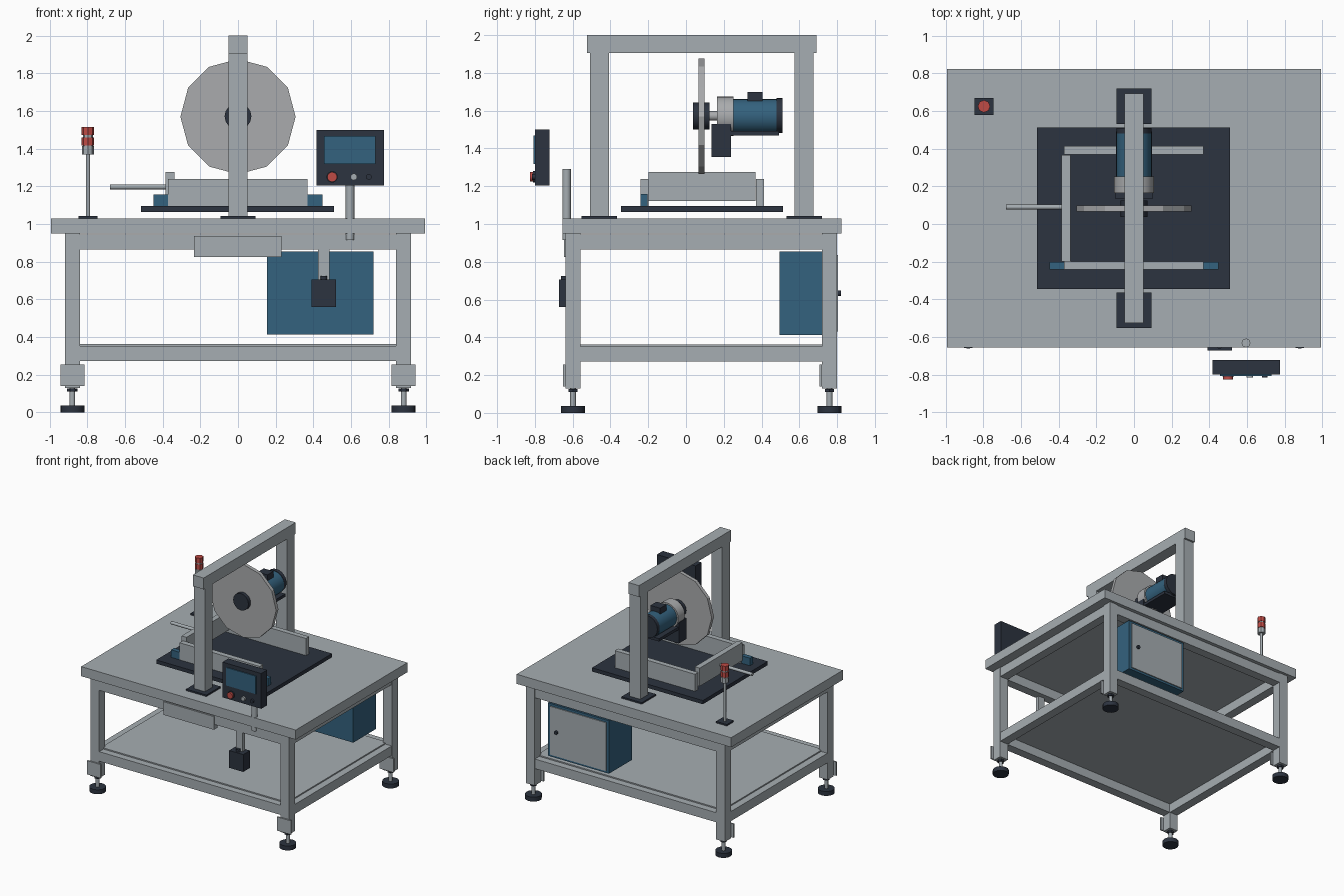
import bpy, bmesh, math
from mathutils import Matrix, Vector

if "Cube" in bpy.data.objects:
    bpy.data.objects.remove(bpy.data.objects["Cube"])


def material(name, r, g, b):
    m = bpy.data.materials.new(name)
    m.diffuse_color = (r, g, b, 1)
    m.use_nodes = True
    m.node_tree.nodes["Principled BSDF"].inputs["Base Color"].default_value = m.diffuse_color
    return m


GREY = material("painted_grey", 0.38, 0.42, 0.445)
STEEL = material("bright_steel", 0.40, 0.41, 0.42)
DARK = material("dark_slate", 0.025, 0.033, 0.05)
BLUE = material("machine_blue", 0.034, 0.122, 0.209)
RED = material("signal_red", 0.52, 0.07, 0.06)


def finish(name, bm, mat):
    mesh = bpy.data.meshes.new(name)
    bm.to_mesh(mesh)
    bm.free()
    mesh.materials.append(mat)
    ob = bpy.data.objects.new(name, mesh)
    bpy.context.collection.objects.link(ob)
    return ob


def box(name, x, y, z, mat):
    """Box from (min, max) ranges on each axis."""
    bm = bmesh.new()
    size = [r[1] - r[0] for r in (x, y, z)]
    mid = [(r[0] + r[1]) / 2 for r in (x, y, z)]
    bmesh.ops.create_cube(bm, size=1, matrix=Matrix.Translation(mid) @ Matrix.Diagonal((*size, 1)))
    return finish(name, bm, mat)


def cyl(name, axis, centre, span, r, mat, sides=24):
    """Cylinder along an axis; centre gives the other two coordinates in order."""
    i = "xyz".index(axis)
    mid = list(centre)
    mid.insert(i, sum(span) / 2)
    turn = {"x": Matrix.Rotation(math.pi / 2, 4, "Y"),
            "y": Matrix.Rotation(math.pi / 2, 4, "X"), "z": Matrix()}[axis]
    bm = bmesh.new()
    spin = Matrix.Rotation(math.pi / 2, 4, "Z")  # puts a corner on the local x axis
    bmesh.ops.create_cone(bm, cap_ends=True, segments=sides, radius1=r, radius2=r,
                          depth=span[1] - span[0],
                          matrix=Matrix.Translation(mid) @ turn @ spin)
    if sides > 12:
        for f in bm.faces:
            f.smooth = len(f.verts) == 4
        for e in bm.edges:
            e.smooth = e.calc_face_angle(0) < math.radians(35)
    return finish(name, bm, mat)


# Table top, legs and levelling feet
box("table_top", (-0.993, 0.993), (-0.655, 0.822), (0.95, 1.03), GREY)
for sx, xc in (("left", -0.88), ("right", 0.88)):
    for sy, yc in (("front", -0.598), ("rear", 0.76)):
        tag = f"{sy}_{sx}"
        box(f"leg_{tag}", (xc - 0.04, xc + 0.04), (yc - 0.04, yc + 0.04), (0.13, 0.95), GREY)
        box(f"foot_bracket_{tag}", (xc - 0.064, xc + 0.064), (yc - 0.052, yc - 0.04),
            (0.14, 0.255), GREY)
        cyl(f"foot_pad_{tag}", "z", (xc, yc), (0, 0.037), 0.064, DARK, 16)
        cyl(f"foot_stem_{tag}", "z", (xc, yc), (0.037, 0.135), 0.015, GREY, 16)
        cyl(f"foot_nut_{tag}", "z", (xc, yc), (0.11, 0.127), 0.027, DARK, 6)

# Upper and lower frame rails with the shelf
for level, z in (("upper", (0.865, 0.945)), ("lower", (0.272, 0.352))):
    for side, yc in (("front", -0.598), ("rear", 0.76)):
        box(f"{level}_rail_{side}", (-0.84, 0.84), (yc - 0.038, yc + 0.038), z, GREY)
    for side, xc in (("left", -0.88), ("right", 0.88)):
        box(f"{level}_rail_{side}", (xc - 0.038, xc + 0.038), (-0.56, 0.72), z, GREY)
box("shelf", (-0.86, 0.86), (-0.58, 0.74), (0.348, 0.362), GREY)
box("drawer", (-0.235, 0.23), (-0.646, -0.60), (0.825, 0.935), GREY)

# Electrical cabinet with its door on the rear
box("cabinet", (0.155, 0.72), (0.495, 0.797), (0.412, 0.855), BLUE)
box("cabinet_door", (0.178, 0.697), (0.797, 0.805), (0.43, 0.835), GREY)
cyl("door_knob", "y", (0.635, 0.633), (0.805, 0.82), 0.015, DARK, 12)

# Hanging switch box at the front
box("switch_hanger", (0.425, 0.485), (-0.635, -0.60), (0.70, 0.87), GREY)
box("switch_box", (0.39, 0.52), (-0.673, -0.585), (0.56, 0.705), DARK)
cyl("switch_gland", "z", (0.455, -0.645), (0.70, 0.725), 0.017, DARK, 12)

# Gantry
box("gantry_beam", (-0.05, 0.05), (-0.525, 0.692), (1.905, 2.0), GREY)
for side, yc in (("front", -0.458), ("rear", 0.625)):
    box(f"gantry_post_{side}", (-0.05, 0.05), (yc - 0.051, yc + 0.051), (1.04, 1.905), GREY)
    box(f"gantry_base_{side}", (-0.094, 0.094), (yc - 0.094, yc + 0.094), (1.03, 1.043), DARK)

# Work bed with fences, stops and push rod
box("bed_plate", (-0.515, 0.511), (-0.345, 0.513), (1.064, 1.095), DARK)
box("fence_front", (-0.372, 0.37), (-0.242, -0.198), (1.095, 1.238), GREY)
box("fence_rear", (-0.372, 0.37), (0.37, 0.413), (1.095, 1.238), GREY)
box("push_bar", (-0.384, -0.338), (-0.198, 0.367), (1.123, 1.275), GREY)
for side, x in (("left", (-0.45, -0.372)), ("right", (0.37, 0.448))):
    box(f"fence_stop_{side}", x, (-0.242, -0.203), (1.095, 1.158), BLUE)
cyl("push_rod", "x", (0.09, 1.197), (-0.68, -0.36), 0.013, GREY, 16)

# Cutting disc and hub
bm = bmesh.new()
bmesh.ops.create_cone(bm, cap_ends=True, segments=12, radius1=0.306, radius2=0.306, depth=0.03,
                      matrix=Matrix.Translation((0, 0.082, 1.57)) @ Matrix.Rotation(math.pi / 2, 4, "X"))
finish("cutting_disc", bm, STEEL)
cyl("disc_hub", "y", (0, 1.572), (0.037, 0.125), 0.071, DARK, 16)
cyl("drive_shaft", "y", (0, 1.572), (0.12, 0.17), 0.025, STEEL, 16)

# Motor
cyl("motor_flange", "y", (0, 1.57), (0.165, 0.252), 0.105, STEEL)
cyl("motor_body", "y", (0, 1.57), (0.252, 0.48), 0.092, BLUE)
cyl("motor_fan_cover", "y", (0, 1.575), (0.48, 0.51), 0.092, DARK)
box("motor_bracket", (-0.1, 0.1), (0.135, 0.238), (1.356, 1.53), DARK)
box("motor_plate", (-0.095, 0.095), (0.236, 0.492), (1.468, 1.492), DARK)
box("terminal_box", (-0.045, 0.045), (0.325, 0.405), (1.64, 1.70), DARK)

# Operator panel and its pole
cyl("panel_pole", "z", (0.595, -0.632), (0.915, 1.29), 0.023, GREY)
box("panel_housing", (0.416, 0.775), (-0.80, -0.722), (1.205, 1.5), DARK)
box("panel_screen", (0.457, 0.73), (-0.808, -0.80), (1.318, 1.468), BLUE)
cyl("stop_collar", "y", (0.5, 1.25), (-0.81, -0.80), 0.03, DARK, 16)
cyl("stop_button", "y", (0.5, 1.25), (-0.825, -0.81), 0.026, RED, 16)
cyl("start_button", "y", (0.615, 1.25), (-0.815, -0.80), 0.018, GREY, 16)
cyl("mode_button", "y", (0.695, 1.25), (-0.815, -0.80), 0.015, DARK, 16)

# Signal tower
lx, ly = -0.797, 0.625
box("tower_base", (lx - 0.05, lx + 0.05), (ly - 0.045, ly + 0.045), (1.03, 1.043), DARK)
cyl("tower_pole", "z", (lx, ly), (1.04, 1.37), 0.011, GREY, 16)
cyl("tower_collar", "z", (lx, ly), (1.37, 1.413), 0.032, GREY, 8)
cyl("tower_core", "z", (lx, ly), (1.41, 1.48), 0.027, GREY, 8)
for i, z in enumerate((1.418, 1.472)):
    cyl(f"tower_lamp_{i + 1}", "z", (lx, ly), (z, z + 0.042), 0.033, RED, 8)
